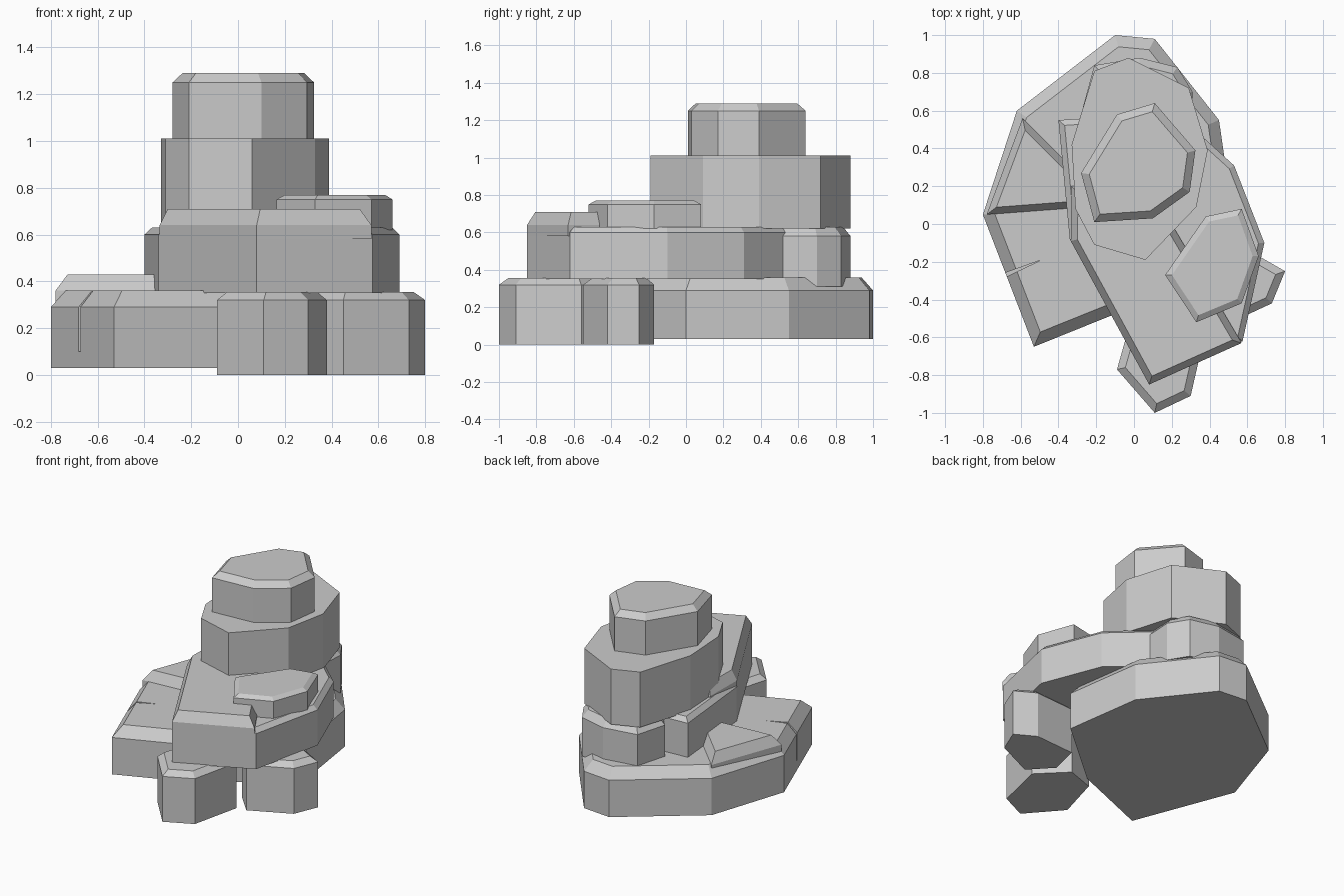
import bpy, bmesh

if "Cube" in bpy.data.objects:
    bpy.data.objects.remove(bpy.data.objects["Cube"])


def rock(name, outline, z0, z1, bevel=0.0, inset=0.0):
    """Upright prism from an outline, with a sloped rim around its top."""
    bm = bmesh.new()
    face = bm.faces.new([bm.verts.new((x, y, z0)) for x, y in outline])
    ext = bmesh.ops.extrude_face_region(bm, geom=[face])["geom"]
    top = [g for g in ext if isinstance(g, bmesh.types.BMFace)][0]
    for v in top.verts:
        v.co.z = z1 - bevel
    bmesh.ops.recalc_face_normals(bm, faces=bm.faces)
    if bevel:
        bmesh.ops.inset_region(bm, faces=[top], thickness=inset, use_even_offset=True)
        for v in top.verts:
            v.co.z = z1
    mesh = bpy.data.meshes.new(name)
    bm.to_mesh(mesh)
    bm.free()
    obj = bpy.data.objects.new(name, mesh)
    bpy.context.collection.objects.link(obj)
    return obj


# Wide base slab with a thin crack in its left edge
base = rock("base_slab", [(-.53, -.65), (.04, -.42), (.53, 0), (.45, .55), (.11, .98),
                          (-.10, 1.0), (-.62, .60), (-.80, .05)], .03, .36, .07, .06)
crack = rock("crack_cutter", [(-.72, -.30), (-.49, -.19), (-.72, -.272)], .1, .5)
crack.hide_render = True
crack.hide_viewport = True
cut = base.modifiers.new("crack", "BOOLEAN")
cut.operation = "DIFFERENCE"
cut.solver = "EXACT"
cut.object = crack

# Raised shelf on the left of the base
rock("left_shelf", [(-.78, .05), (-.25, .09), (-.25, .22), (-.59, .56)],
     .30, .43, .07, .035)

# Two small boulders at the front
rock("front_boulder", [(-.09, -.77), (.11, -1.0), (.30, -.91), (.38, -.56),
                       (.20, -.38), (.0, -.45)], 0, .355, .035, .04)
rock("right_boulder", [(.80, -.25), (.66, -.17), (.36, -.19), (.31, -.40),
                       (.45, -.55), (.73, -.42)], 0, .355, .035, .04)

# Middle layer, its raised cap and the boulder behind it
rock("middle_layer", [(.08, -.85), (.575, -.62), (.69, -.10), (.53, .31), (.20, .61),
                      (-.25, .56), (-.40, .55), (-.34, -.08)], .35, .63, .03, .03)
rock("middle_cap", [(.08, -.85), (.57, -.63), (.20, .0), (.05, .2), (-.33, .2),
                    (-.335, -.09)], .58, .71, .07, .035)
rock("back_boulder", [(-.27, .62), (-.21, .84), (.03, .88), (.23, .83), (.31, .70),
                      (.30, .48), (-.12, .45)], .31, .63, .05, .04)

# Ledge on the right
rock("right_ledge", [(.165, -.27), (.33, -.52), (.57, -.42), (.66, -.17), (.57, .08),
                     (.38, .04)], .62, .77, .02, .03)

# Upper tier and summit
rock("upper_tier", [(.06, -.19), (.33, .09), (.39, .39), (.29, .72), (-.03, .88),
                    (-.21, .81), (-.33, .42), (-.31, .08), (-.21, -.11)], .62, 1.01)
rock("summit", [(-.28, .27), (-.21, .01), (.10, .03), (.295, .17), (.325, .39),
                (.11, .64), (-.09, .58)], 1.01, 1.29, .04, .04)
